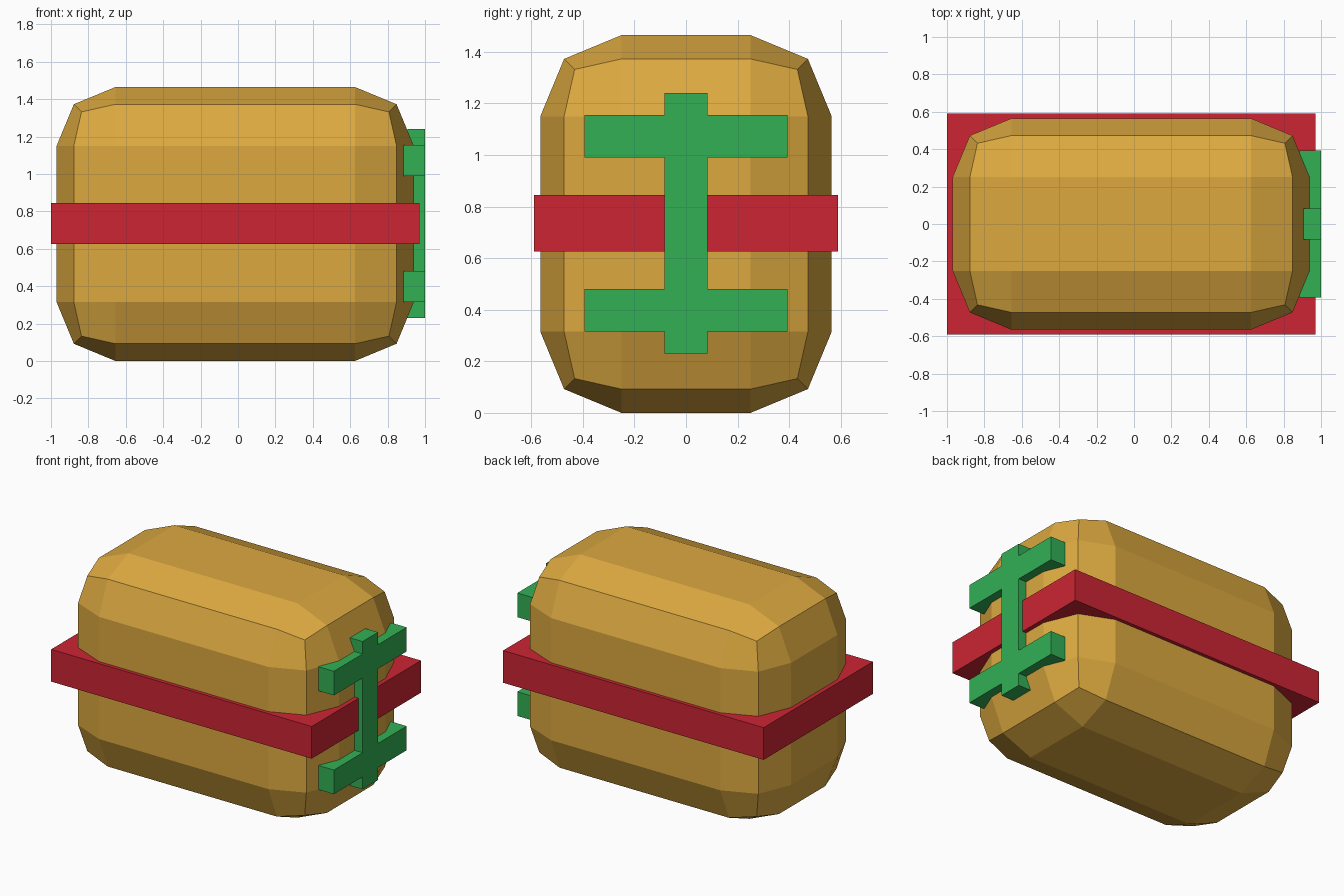
import bpy
import bmesh

cube = bpy.data.objects.get("Cube")
if cube:
    bpy.data.objects.remove(cube, do_unlink=True)


def make_material(name, rgb):
    mat = bpy.data.materials.new(name)
    mat.use_nodes = True
    mat.diffuse_color = (*rgb, 1)
    mat.node_tree.nodes["Principled BSDF"].inputs["Base Color"].default_value = (*rgb, 1)
    return mat


def make_box(name, low, high, mat, bevel=0):
    """Flat-shaded box between two corners, optionally with rounded edges."""
    bm = bmesh.new()
    bmesh.ops.create_cube(bm, size=1)
    for v in bm.verts:
        v.co = [h if c > 0 else l for c, l, h in zip(v.co, low, high)]
    if bevel:
        bmesh.ops.bevel(bm, geom=bm.edges[:], offset=bevel, offset_type='OFFSET',
                        segments=2, profile=0.5, affect='EDGES')
    mesh = bpy.data.meshes.new(name)
    bm.to_mesh(mesh)
    bm.free()
    mesh.materials.append(mat)
    obj = bpy.data.objects.new(name, mesh)
    bpy.context.collection.objects.link(obj)
    return obj


gold = make_material("golden tan", (0.716, 0.397, 0.051))
red = make_material("red", (0.604, 0.0185, 0.033))
green = make_material("green", (0.032, 0.434, 0.091))

# Rounded body and the flat band around its middle
make_box("body", (-0.97, -0.565, 0), (0.94, 0.565, 1.465), gold, bevel=0.315)
make_box("band", (-1, -0.59, 0.625), (0.97, 0.59, 0.845), red)

# Upright with two crossbars, merged into one clasp on the side
clasp = make_box("clasp", (0.905, -0.083, 0.23), (1, 0.083, 1.24), green)
bars = []
for label, z in (("lower", 0.315), ("upper", 0.99)):
    bar = make_box(label + "_crossbar", (0.885, -0.393, z), (1, 0.393, z + 0.165), green)
    bar.hide_render = True
    union = clasp.modifiers.new(label, 'BOOLEAN')
    union.operation = 'UNION'
    union.solver = 'EXACT'
    union.object = bar
    bars.append(bar)

# Bake the union, then drop the helper bars
depsgraph = bpy.context.evaluated_depsgraph_get()
merged = bpy.data.meshes.new_from_object(clasp.evaluated_get(depsgraph))
clasp.modifiers.clear()
clasp.data = merged
for bar in bars:
    bpy.data.objects.remove(bar, do_unlink=True)
